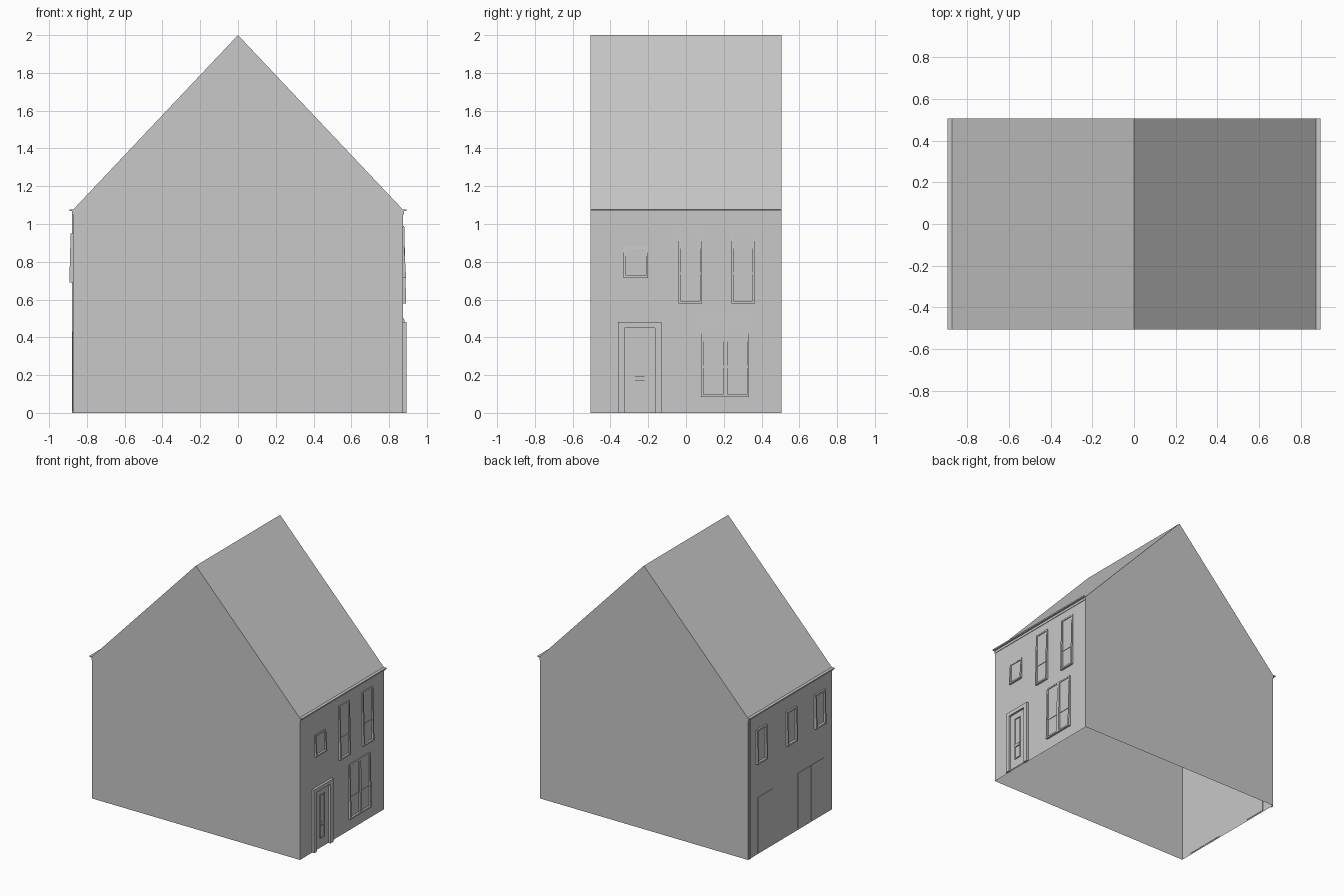
import bpy
import bmesh

cube = bpy.data.objects.get("Cube")
if cube:
    bpy.data.objects.remove(cube, do_unlink=True)

WALL = 0.874      # half distance between the two facades
HALF = 0.505      # half width of the house
EAVE = 1.075
RIDGE = 2.0

grey = bpy.data.materials.new("plain grey")
grey.use_nodes = True
color = (0.58, 0.58, 0.58, 1)
grey.diffuse_color = color
for node in grey.node_tree.nodes:
    if node.type == "BSDF_PRINCIPLED":
        node.inputs["Base Color"].default_value = color


def finish(name, bm):
    bmesh.ops.recalc_face_normals(bm, faces=bm.faces)
    mesh = bpy.data.meshes.new(name)
    bm.to_mesh(mesh)
    bm.free()
    mesh.materials.append(grey)
    obj = bpy.data.objects.new(name, mesh)
    bpy.context.collection.objects.link(obj)
    return obj


def panel(name, side, y0, y1, z0, z1, inner, outer):
    """Box on a facade; inner and outer are distances from the wall."""
    bm = bmesh.new()
    bmesh.ops.create_cube(bm, size=1)
    for v in bm.verts:
        depth = outer if v.co.x > 0 else inner
        v.co = (side * (WALL + depth),
                y1 if v.co.y > 0 else y0,
                z1 if v.co.z > 0 else z0)
    return finish(name, bm)


def frame(name, side, y0, y1, z0, z1, width, low, high, inner=-0.006):
    """Rectangular ring whose depth runs from low (bottom) to high (top)."""
    bm = bmesh.new()

    def loop(w, front):
        points = []
        for y, z in ((y0 + w, z0 + w), (y1 - w, z0 + w),
                     (y1 - w, z1 - w), (y0 + w, z1 - w)):
            t = (z - z0) / (z1 - z0)
            d = low + (high - low) * t if front else inner
            points.append(bm.verts.new((side * (WALL + d), y, z)))
        return points

    rings = [loop(0, False), loop(0, True), loop(width, True), loop(width, False)]
    for a, b in zip(rings, rings[1:] + rings[:1]):
        for i in range(4):
            j = (i + 1) % 4
            bm.faces.new((a[i], a[j], b[j], b[i]))
    return finish(name, bm)


def window(name, side, y0, y1, z0, z1, transom=True, low=0.016, high=0.006):
    w = 0.012
    frame(name + "_frame", side, y0, y1, z0, z1, w, low, high)
    panel(name + "_glass", side, y0 + w, y1 - w, z0 + w, z1 - w, -0.004, 0.001)
    if transom:
        bar = z0 + 0.37 * (z1 - z0)
        panel(name + "_transom", side, y0 + w, y1 - w, bar, bar + w, 0, 0.005)


# House shell, open underneath
bm = bmesh.new()
profile = ((-WALL, 0), (-WALL, EAVE), (0, RIDGE), (WALL, EAVE), (WALL, 0))
front = [bm.verts.new((x, -HALF, z)) for x, z in profile]
back = [bm.verts.new((x, HALF, z)) for x, z in profile]
bm.faces.new(front)
bm.faces.new(back[::-1])
for i in range(4):
    bm.faces.new((front[i], back[i], back[i + 1], front[i + 1]))
finish("house_shell", bm)

# Eaves along both facades
for side, label in ((1, "left"), (-1, "right")):
    panel(label + "_gutter", side, -HALF, HALF, 1.068, 1.078, -0.004, 0.019)
    panel(label + "_gutter_board", side, -HALF, HALF, 1.05, 1.068, 0, 0.004)

# Entrance facade windows
window("small_window", 1, -0.33, -0.20, 0.715, 0.88, transom=False)
for i, y in enumerate((-0.04, 0.24)):
    window(f"tall_window_{i + 1}", 1, y, y + 0.125, 0.58, 0.99)
for i, y in enumerate((0.08, 0.207)):
    window(f"lower_window_{i + 1}", 1, y, y + 0.127, 0.085, 0.50)

# Entrance door: stepped surround, leaf, long light and letter flap
surround = (("left_jamb", -0.36, -0.325, 0), ("right_jamb", -0.165, -0.13, 0),
            ("lintel", -0.325, -0.165, 0.45))
for name, y0, y1, z0 in surround:
    panel("door_" + name, 1, y0, y1, z0, 0.48, 0, 0.018)
panel("door_leaf", 1, -0.325, -0.165, 0.01, 0.45, -0.004, 0.003)
frame("door_light_trim", 1, -0.275, -0.215, 0.075, 0.405, 0.006, 0.009, 0.009)
panel("door_letter_flap", 1, -0.269, -0.221, 0.172, 0.194, 0, 0.011)

# Garden facade windows
for i, y in enumerate((-0.35, -0.01, 0.35)):
    window(f"garden_window_{i + 1}", -1, y - 0.06, y + 0.06, 0.69, 0.95,
           transom=False, low=0.019, high=0.012)

# Garden doors, nearly flush
for name, y0, y1 in (("garden_single_door", 0.21, 0.39),
                     ("garden_double_door_1", -0.25, -0.09),
                     ("garden_double_door_2", -0.41, -0.25)):
    panel(name, -1, y0 + 0.001, y1 - 0.001, 0.01, 0.43, -0.003, 0.003)

# Downpipe at the garden corner
panel("downpipe", -1, 0.475, 0.497, 0, 1.068, 0, 0.006)
